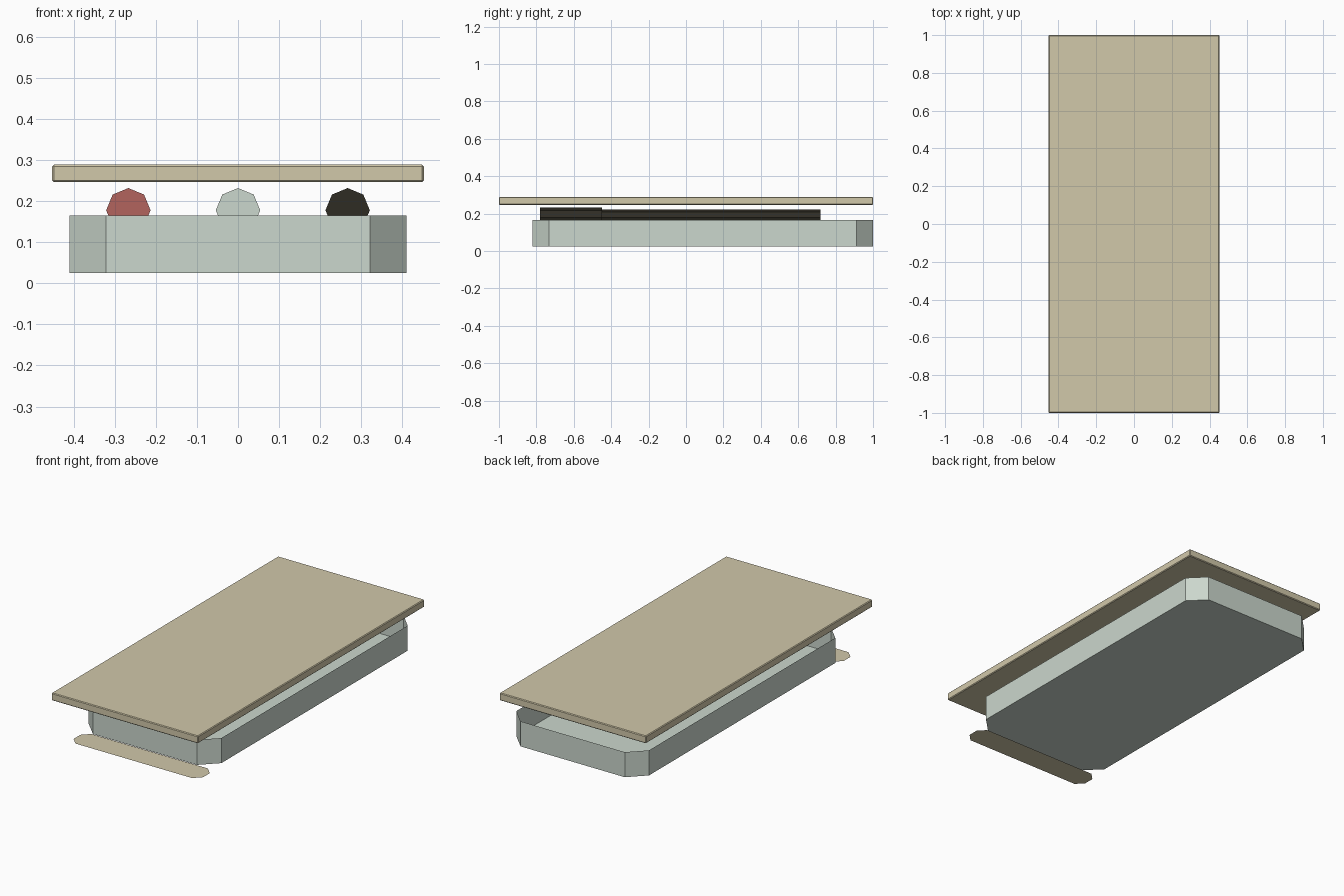
import bpy
import bmesh
from math import radians
from mathutils import Matrix, Vector

cube = bpy.data.objects.get("Cube")
if cube:
    bpy.data.objects.remove(cube, do_unlink=True)


def material(name, rgb):
    mat = bpy.data.materials.new(name)
    mat.use_nodes = True
    mat.diffuse_color = (*rgb, 1)
    mat.node_tree.nodes["Principled BSDF"].inputs["Base Color"].default_value = (*rgb, 1)
    return mat


tan = material("tan", (0.64, 0.58, 0.40))
pale = material("pale grey green", (0.60, 0.68, 0.61))
red = material("dull red", (0.45, 0.125, 0.11))
black = material("near black", (0.028, 0.025, 0.017))


def finish(bm, name, mat):
    mesh = bpy.data.meshes.new(name)
    bm.to_mesh(mesh)
    bm.free()
    mesh.materials.append(mat)
    obj = bpy.data.objects.new(name, mesh)
    bpy.context.collection.objects.link(obj)
    return obj


def chamfered_face(bm, x, y0, y1, cut, z):
    """Rectangle from -x to x and y0 to y1 with its corners cut off."""
    points = [(-x + cut, y0), (x - cut, y0), (x, y0 + cut), (x, y1 - cut),
              (x - cut, y1), (-x + cut, y1), (-x, y1 - cut), (-x, y0 + cut)]
    return bm.faces.new([bm.verts.new((px, py, z)) for px, py in points])


# Open tray made of thin sheet
bm = bmesh.new()
floor = chamfered_face(bm, 0.41, -0.82, 1.0, 0.088, 0.025)
walls = bmesh.ops.extrude_edge_only(bm, edges=list(floor.edges))
rim = [v for v in walls["geom"] if isinstance(v, bmesh.types.BMVert)]
bmesh.ops.translate(bm, verts=rim, vec=(0, 0, 0.14))
bmesh.ops.recalc_face_normals(bm, faces=bm.faces)
finish(bm, "tray", pale)

# Flat tab in front of the tray
bm = bmesh.new()
chamfered_face(bm, 0.40, -0.92, -0.78, 0.04, 0)
finish(bm, "front_tab", tan)

# Lid with a fine edge bevel
bm = bmesh.new()
bmesh.ops.create_cube(bm, size=1)
bmesh.ops.scale(bm, vec=(0.905, 2.0, 0.042), verts=bm.verts)
bmesh.ops.translate(bm, vec=(0, 0, 0.268), verts=bm.verts)
lid = finish(bm, "lid", tan)
bevel = lid.modifiers.new("edge", "BEVEL")
bevel.width = 0.004
bevel.segments = 1


# Three eight-sided markers: a narrow barrel and a wider cap
def rod(name, mat, x, radius, y0, y1):
    bm = bmesh.new()
    bmesh.ops.create_cone(bm, cap_ends=True, segments=8, radius1=radius,
                          radius2=radius, depth=y1 - y0)
    turn = Matrix.Rotation(radians(90), 4, "X")
    place = Matrix.Translation(Vector((x, (y0 + y1) / 2, 0.178)))
    bmesh.ops.transform(bm, matrix=place @ turn, verts=bm.verts)
    finish(bm, name, mat)


for side, mat, x in (("right", red, -0.267), ("middle", pale, 0), ("left", black, 0.267)):
    rod(side + "_marker_cap", mat, x, 0.054, -0.78, -0.45)
    rod(side + "_marker_barrel", mat, x, 0.043, -0.45, 0.72)
